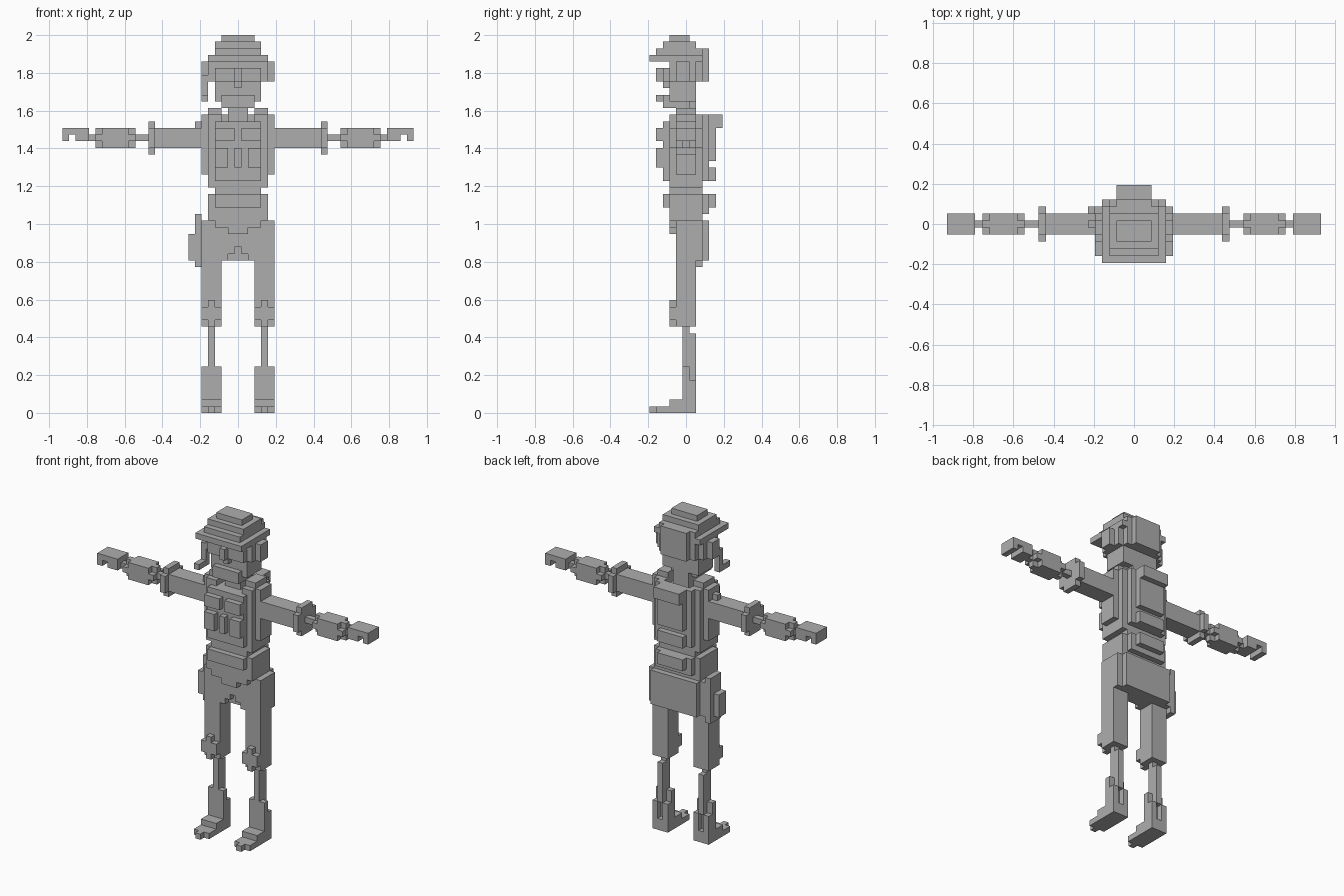
import bpy, bmesh

if "Cube" in bpy.data.objects:
    bpy.data.objects.remove(bpy.data.objects["Cube"])

V = 2 / 57                      # edge of one cube
parts = {}                      # part name -> set of cells


def box(part, x, y, z, mirror=False):
    """Fill inclusive cell ranges x, y and z (z end exclusive)."""
    cells = parts.setdefault(part, set())
    for i in range(x[0], x[1] + 1):
        for j in range(y[0], y[1] + 1):
            for k in range(z[0], z[1]):
                cells.add((i, j, k))
                if mirror:
                    cells.add((-i, j, k))


def rod(part, x, zc, r, cut):
    """Section of an arm around height zc, with corners cut off if asked."""
    for i in range(x[0], x[1] + 1):
        for j in range(-r, r + 1):
            for k in range(-r, r + 1):
                if not (cut and abs(j) == r and abs(k) == r):
                    box(part, (i, i), (j, j), (zc + k, zc + k + 1), True)


# boots and shins
box("boots", (3, 5), (-4, 1), (0, 1), True)
box("boots", (4, 4), (-5, -5), (0, 1), True)
box("boots", (3, 5), (-2, 1), (1, 2), True)
box("boots", (3, 5), (0, 0), (2, 7), True)
box("boots", (3, 3), (1, 1), (2, 5), True)
box("boots", (5, 5), (1, 1), (2, 5), True)
box("boots", (4, 4), (1, 1), (5, 7), True)
box("shins", (4, 4), (0, 0), (7, 13), True)
box("shins", (4, 4), (1, 1), (7, 12), True)

# thighs and knee pads
box("thighs", (3, 5), (-1, 1), (13, 25), True)
box("knee_pads", (3, 5), (-2, -2), (14, 16), True)
box("knee_pads", (4, 4), (-2, -2), (13, 17), True)

# hips, shirt tail and back flap
box("hips", (-5, 5), (-1, 2), (25, 29))
box("hips", (-4, 4), (-1, 2), (29, 31))
box("hips", (-2, 2), (0, 2), (23, 25))
box("hips", (1, 2), (-1, -1), (24, 25), True)
box("hips", (2, 2), (-1, -1), (23, 24), True)
box("back_flap", (-4, 4), (3, 3), (23, 29))
box("back_flap", (-5, 5), (2, 2), (23, 29))
box("shirt_tail", (-4, 4), (-2, -2), (29, 31))
box("shirt_tail", (-3, 3), (-2, -2), (28, 29))
box("shirt_tail", (-1, 1), (-2, -2), (27, 28))

# holster on one hip
box("holster", (-6, -6), (0, 2), (22, 30))
box("holster", (-7, -7), (0, 1), (23, 27))

# belt, waist and hip pack
box("belt", (-4, 4), (-2, 2), (31, 33))
box("belt", (-3, 3), (-3, -3), (31, 33))
box("hip_pack", (-3, 3), (3, 3), (30, 33))
box("hip_pack", (-2, 2), (4, 4), (31, 33))
box("waist", (-3, 3), (-2, 2), (33, 34))

# vest with shoulder straps and front plate
box("vest", (-4, 4), (-2, 2), (34, 44))
box("vest", (5, 5), (-1, 1), (36, 45), True)
box("vest", (3, 4), (-2, 2), (44, 45), True)
box("vest", (3, 4), (-1, 1), (45, 46), True)
box("vest", (-3, 3), (-3, -3), (35, 44))
box("vest", (-3, 3), (3, 3), (35, 45))
box("vest", (-6, -6), (0, 0), (43, 44))

# chest pouches
box("pouches", (1, 3), (-4, -4), (41, 43), True)
box("pouches", (2, 3), (-4, -4), (37, 40), True)
box("pouches", (0, 0), (-4, -4), (37, 40))

# backpack
box("backpack", (-2, 2), (3, 4), (38, 45))
box("backpack", (-2, 2), (5, 5), (43, 45))
box("backpack", (-2, 2), (4, 4), (35, 37))

# arms: sleeve, cuff, elbow, glove, wrist, hand
rod("sleeves", (6, 12), 41, 1, False)
rod("cuffs", (13, 13), 41, 2, True)
rod("elbows", (14, 15), 41, 0, False)
rod("forearms", (16, 16), 41, 1, True)
rod("forearms", (17, 20), 41, 1, False)
rod("forearms", (21, 21), 41, 1, True)
rod("wrists", (22, 22), 41, 0, False)
box("hands", (23, 26), (-1, 1), (42, 43), True)
box("hands", (23, 24), (-1, 1), (41, 42), True)
box("hands", (26, 26), (-1, 1), (41, 42), True)

# neck and face
box("neck", (-1, 1), (-1, 1), (44, 47))
box("face", (-3, 3), (-2, 1), (47, 53))
box("face", (-2, 2), (-3, -3), (46, 48))
box("face", (-2, 2), (-2, 0), (46, 47))
box("nose", (0, 0), (-3, -3), (49, 52))
box("nose", (0, 0), (-4, -4), (50, 52))
box("goggles", (1, 3), (-3, -3), (50, 52), True)

# helmet
box("helmet", (-2, 2), (-2, 0), (56, 57))
box("helmet", (-3, 3), (-3, 1), (55, 56))
box("helmet", (-3, 3), (-4, 2), (54, 55))
box("helmet", (-4, 4), (-4, 2), (53, 54))
box("helmet", (-4, 4), (-5, -5), (53, 54))
box("helmet", (-3, 3), (2, 2), (50, 53))
box("helmet", (-2, 2), (3, 3), (50, 55))
box("helmet", (4, 4), (-2, 1), (50, 53), True)

# headset with boom microphone on one side
box("headset", (5, 5), (-1, 0), (50, 53), True)
box("headset", (-5, -5), (-2, -2), (47, 51))
box("headset", (-5, -5), (-4, -3), (47, 48))

# skin the cells: one square for each side that touches no other cell
grey = bpy.data.materials.new("plain grey")
grey.diffuse_color = (0.42, 0.42, 0.42, 1)
grey.use_nodes = True
grey.node_tree.nodes["Principled BSDF"].inputs["Base Color"].default_value = grey.diffuse_color
filled = set().union(*parts.values())
for name, cells in parts.items():
    bm = bmesh.new()
    for c in cells:
        for a in range(3):
            for s in (-1, 1):
                n = list(c)
                n[a] += s
                if tuple(n) in filled:
                    continue
                b, d = (a + 1) % 3, (a + 2) % 3
                ring = []
                for u, w in ((-1, -1), (1, -1), (1, 1), (-1, 1)):
                    p = [c[0] * V, c[1] * V, (c[2] + 0.5) * V]
                    p[a] += s * V / 2
                    p[b] += u * V / 2
                    p[d] += w * V / 2
                    ring.append(bm.verts.new(p))
                bm.faces.new(ring if s > 0 else ring[::-1])
    bmesh.ops.remove_doubles(bm, verts=bm.verts, dist=1e-4)
    mesh = bpy.data.meshes.new(name)
    bm.to_mesh(mesh)
    bm.free()
    mesh.materials.append(grey)
    bpy.context.collection.objects.link(bpy.data.objects.new(name, mesh))
